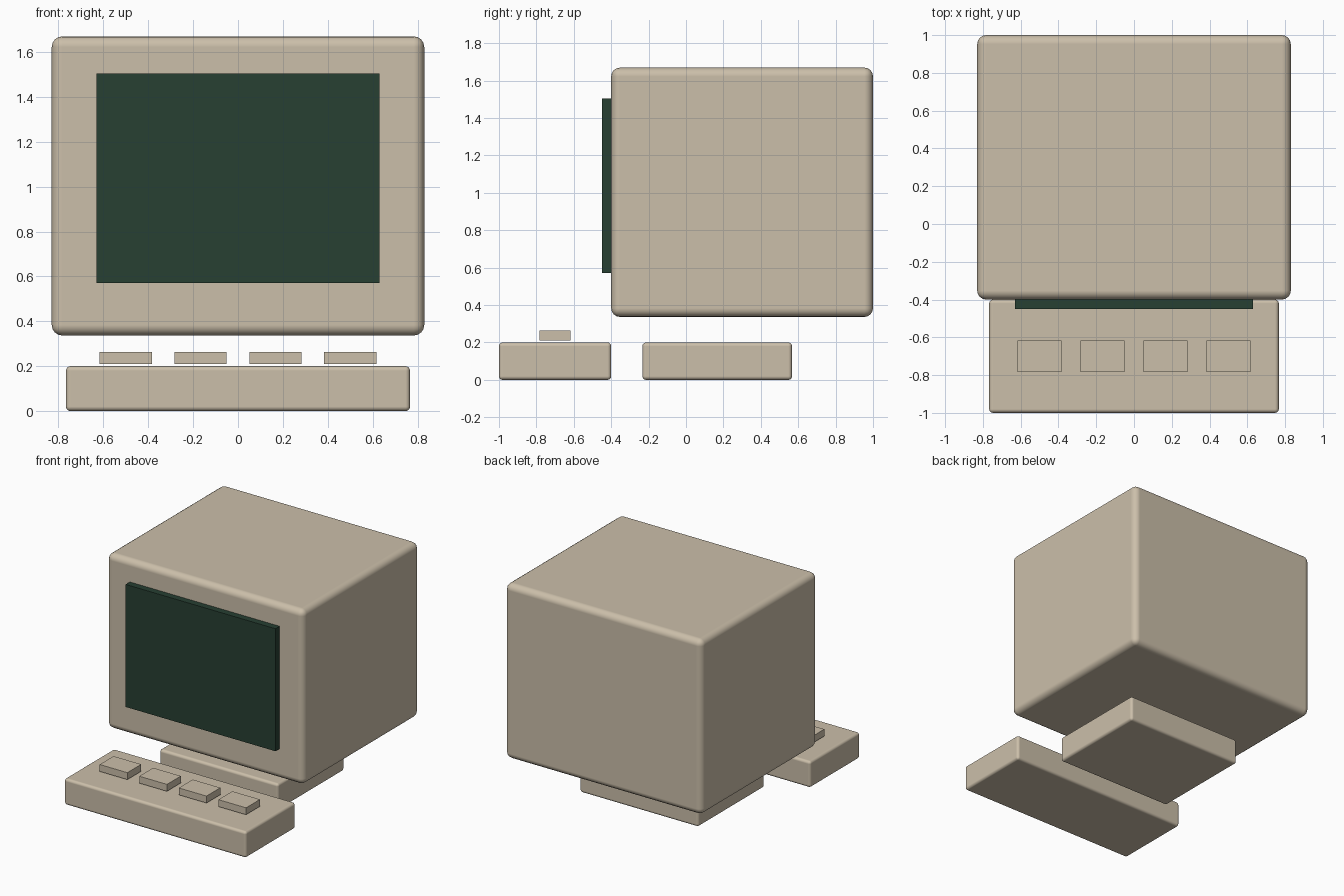
import bpy
import math

if "Cube" in bpy.data.objects:
    bpy.data.objects.remove(bpy.data.objects["Cube"], do_unlink=True)


def make_material(name, rgb):
    mat = bpy.data.materials.new(name)
    mat.use_nodes = True
    colour = (*rgb, 1.0)
    mat.diffuse_color = colour
    mat.node_tree.nodes["Principled BSDF"].inputs["Base Color"].default_value = colour
    return mat


beige = make_material("beige_plastic", (0.60, 0.52, 0.40))
green = make_material("dark_green_glass", (0.02, 0.05, 0.032))


def box(name, centre, size, mat, radius=0.0):
    """Box of a given size, with rounded edges when a radius is given."""
    bpy.ops.mesh.primitive_cube_add(size=1, location=centre)
    obj = bpy.context.object
    obj.name = name
    obj.scale = size
    bpy.ops.object.transform_apply(location=False, rotation=False, scale=True)
    obj.data.materials.append(mat)
    if radius:
        bevel = obj.modifiers.new("rounded_edges", 'BEVEL')
        bevel.width = radius
        bevel.segments = 4
        bevel.harden_normals = True
        bpy.ops.object.shade_smooth_by_angle(angle=math.radians(40))
        # keep the bevel ahead of the smoothing, whichever way it was added
        bpy.ops.object.modifier_move_to_index(modifier=bevel.name, index=0)
        for face in obj.data.polygons:
            face.use_smooth = True
    return obj


# Monitor housing and its raised screen
box("monitor_case", (0, 0.3, 1.003), (1.66, 1.4, 1.333), beige, 0.047)
box("screen", (0, -0.417, 1.037), (1.262, 0.066, 0.933), green)

# Flat stand below the monitor
box("stand", (0, 0.167, 0.1), (1.0, 0.8, 0.2), beige, 0.02)

# Keyboard with four floating keys
box("keyboard", (0, -0.7, 0.1), (1.533, 0.6, 0.2), beige, 0.02)
for i in range(4):
    box(f"key_{i + 1}", (-0.5 + i / 3, -0.7, 0.237), (0.233, 0.167, 0.053), beige)
